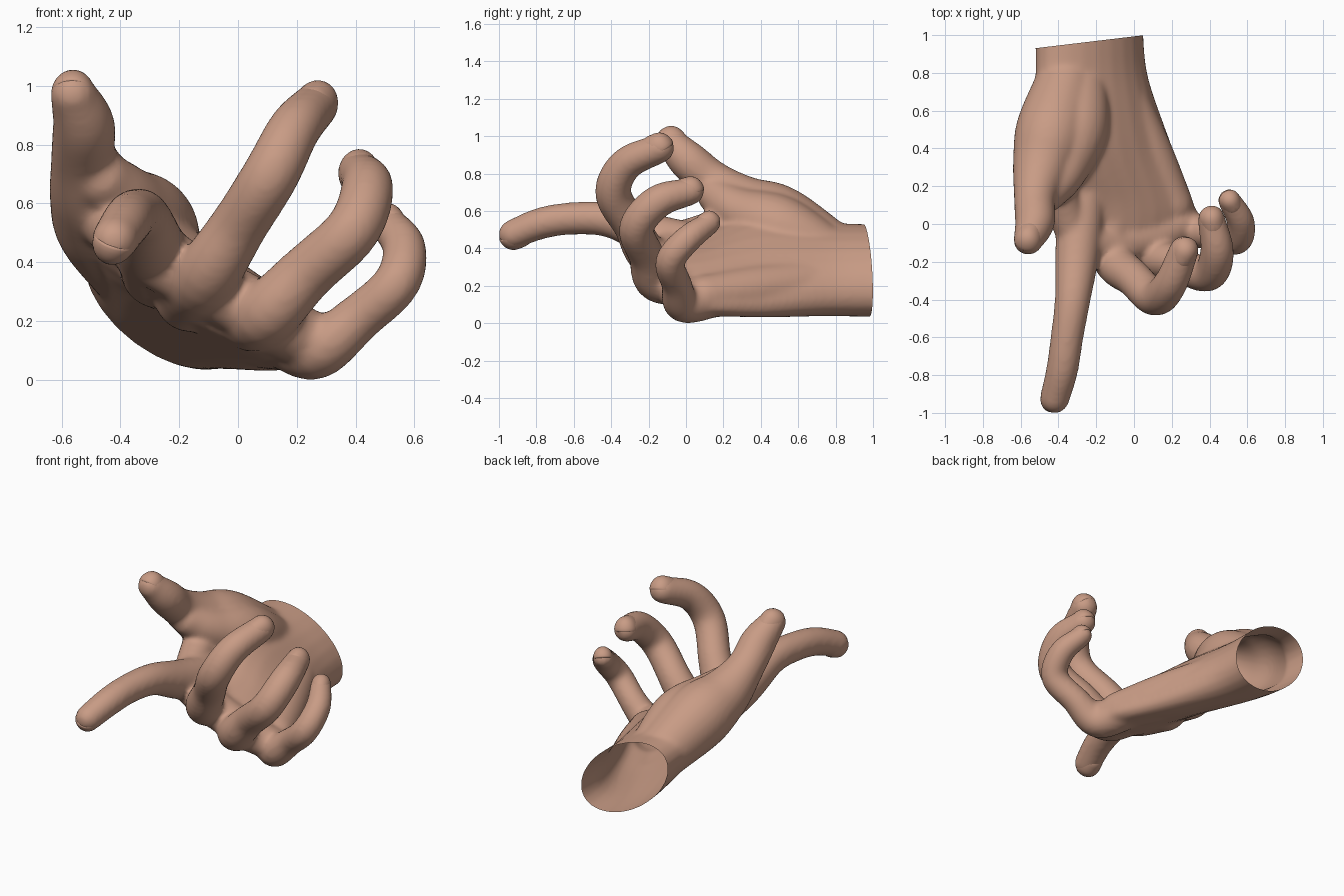
import bpy, bmesh, math
from mathutils import Vector

cube = bpy.data.objects.get("Cube")
if cube:
    bpy.data.objects.remove(cube, do_unlink=True)

SIDES = 24

skin = bpy.data.materials.new("skin")
skin.use_nodes = True
skin.diffuse_color = (0.58, 0.33, 0.235, 1)
skin.node_tree.nodes["Principled BSDF"].inputs["Base Color"].default_value = skin.diffuse_color


def add_object(name, bm):
    mesh = bpy.data.meshes.new(name)
    bm.to_mesh(mesh)
    bm.free()
    obj = bpy.data.objects.new(name, mesh)
    bpy.context.collection.objects.link(obj)
    mesh.materials.append(skin)
    return obj


def loft(bm, rings):
    """Closed skin over a list of rings."""
    rows = [[bm.verts.new(p) for p in ring] for ring in rings]
    faces = [bm.faces.new(rows[0]), bm.faces.new(rows[-1])]
    for a, b in zip(rows, rows[1:]):
        for i in range(SIDES):
            j = (i + 1) % SIDES
            faces.append(bm.faces.new((a[i], a[j], b[j], b[i])))
    bmesh.ops.recalc_face_normals(bm, faces=faces)


def spline(points, steps=6):
    """Smooth curve through points of any dimension."""
    p = [Vector(q) for q in points]
    p = [2 * p[0] - p[1]] + p + [2 * p[-1] - p[-2]]
    out = []
    for a, b, c, d in zip(p, p[1:], p[2:], p[3:]):
        for k in range(steps):
            t = k / steps
            out.append(b + (c - a) * (t / 2) + (2 * a - 5 * b + 4 * c - d) * (t * t / 2)
                       + (3 * b - a - 3 * c + d) * (t ** 3 / 2))
    return out + [p[-2]]


def tube(bm, points):
    """Round-ended tube through (x, y, z, radius) points."""
    path = [(q.xyz, q.w) for q in spline(points)]
    head, tail = path[0], path[-1]
    d0 = (head[0] - path[1][0]).normalized()
    d1 = (tail[0] - path[-2][0]).normalized()
    arc = [math.radians(a) for a in (20, 40, 60, 78)]
    start = [(head[0] + d0 * head[1] * math.sin(a), head[1] * math.cos(a)) for a in reversed(arc)]
    end = [(tail[0] + d1 * tail[1] * math.sin(a), tail[1] * math.cos(a)) for a in arc]
    path = start + path + end
    rings, side = [], d1.orthogonal()
    for i, (c, r) in enumerate(path):
        d = (path[min(i + 1, len(path) - 1)][0] - path[max(i - 1, 0)][0]).normalized()
        side = (side - d * side.dot(d)).normalized()
        up = d.cross(side)
        rings.append([c + (side * math.cos(t) + up * math.sin(t)) * r
                      for t in (2 * math.pi * k / SIDES for k in range(SIDES))])
    loft(bm, rings)


def oval(y, x, z, a, b, tilt):
    """Tilted ellipse across the hand."""
    ca, sa = math.cos(tilt), math.sin(tilt)
    ring = []
    for k in range(SIDES):
        t = 2 * math.pi * k / SIDES
        u, v = a * math.cos(t), b * math.sin(t)
        ring.append((x + u * ca - v * sa, y, z + u * sa + v * ca))
    return ring


# Digits: knuckle-to-tip path with radius, and the way the nail faces
digits = {
    "thumb": ([(-.34, .82, .36, .15), (-.43, .5, .54, .195), (-.49, .3, .64, .155),
               (-.525, .14, .76, .112), (-.525, .01, .87, .106), (-.56, -.085, .97, .08)],
              (-.2, -.3, 1)),
    "index": ([(-.27, .2, .37, .13), (-.3, -.15, .46, .118), (-.325, -.4, .55, .095),
               (-.355, -.6, .56, .087), (-.38, -.77, .535, .085), (-.42, -.925, .475, .079)],
              (-.4, -.1, -1)),
    "middle": ([(-.16, .1, .29, .13), (-.11, -.18, .35, .115), (0, -.29, .52, .098),
                (.11, -.39, .695, .097), (.19, -.32, .85, .09), (.265, -.14, .935, .079)],
               (.3, -.3, 1)),
    "ring": ([(.02, .1, .22, .12), (.09, -.15, .22, .112), (.23, -.21, .36, .097),
              (.39, -.265, .51, .094), (.44, -.15, .65, .09), (.41, .025, .705, .074)],
             (.2, -.3, 1)),
    "little": ([(.17, .15, .15, .12), (.27, -.015, .103, .101), (.41, -.05, .21, .082),
                (.54, -.085, .33, .08), (.565, .01, .45, .075), (.505, .125, .535, .062)],
               (.3, -.3, 1)),
}

# Palm and wrist
body = bmesh.new()
palm = [(1.1, -.235, .282, .327, .195, -36), (.95, -.235, .282, .327, .195, -36),
        (.75, -.22, .29, .35, .185, -36), (.4, -.17, .325, .45, .165, -36),
        (.1, -.04, .26, .39, .135, -28), (-.08, -.04, .26, .33, .11, -27)]
loft(body, [oval(s[0], *s[1:5], math.radians(s[5])) for s in spline(palm)])

# Thumb mound, heel of the palm, thumb web and row of knuckles
tube(body, [(-.28, .78, .36, .14), (-.31, .5, .51, .175), (-.38, .28, .6, .13),
            (-.46, .16, .68, .1)])
tube(body, [(-.1, .8, .24, .11), (.06, .4, .18, .135), (.2, .1, .145, .115)])
tube(body, [(-.46, .34, .57, .11), (-.37, .08, .48, .1), (-.3, -.1, .44, .09)])
tube(body, [(-.28, -.1, .42, .11), (-.1, -.11, .32, .11), (.1, -.07, .21, .11),
            (.25, 0, .13, .1)])
for path, facing in digits.values():
    tube(body, path)

# Fuse everything into one smooth skin
hand = add_object("hand", body)
remesh = hand.modifiers.new("fuse", 'REMESH')
remesh.mode = 'VOXEL'
remesh.voxel_size = 0.014
relax = hand.modifiers.new("relax", 'SMOOTH')
relax.factor = 0.5
relax.iterations = 14
graph = bpy.context.evaluated_depsgraph_get()
fused = bpy.data.meshes.new_from_object(hand.evaluated_get(graph))
hand.modifiers.clear()
hand.data = fused

# Open wrist
bm = bmesh.new()
bm.from_mesh(fused)
bmesh.ops.bisect_plane(bm, geom=bm.verts[:] + bm.edges[:] + bm.faces[:],
                       plane_co=(-.235, .965, 0), plane_no=(-.12, 1, 0), clear_outer=True)
bm.to_mesh(fused)
bm.free()
fused.materials.clear()
fused.materials.append(skin)
for poly in fused.polygons:
    poly.use_smooth = True
    poly.material_index = 0

# Nails: shallow curved plates hugging the back of each fingertip
for name, (path, facing) in digits.items():
    tip, before = Vector(path[-1][:3]), Vector(path[-2][:3])
    r = path[-1][3]
    along = (tip - before).normalized()
    up = Vector(facing)
    up = (up - along * up.dot(along)).normalized()
    across = along.cross(up)
    bm = bmesh.new()
    bmesh.ops.create_uvsphere(bm, u_segments=32, v_segments=16, radius=1)
    for v in bm.verts:
        p = v.co.copy()
        length = math.copysign(abs(p.x) ** (.8 if p.x > 0 else .55), p.x)
        height = p.z * (1.08 if p.z > 0 else .3)
        v.co = tip + (along * (1.12 * length - .12) + across * (.93 * p.y) + up * height) * r
    nail = add_object(name + "_nail", bm)
    for poly in nail.data.polygons:
        poly.use_smooth = True
